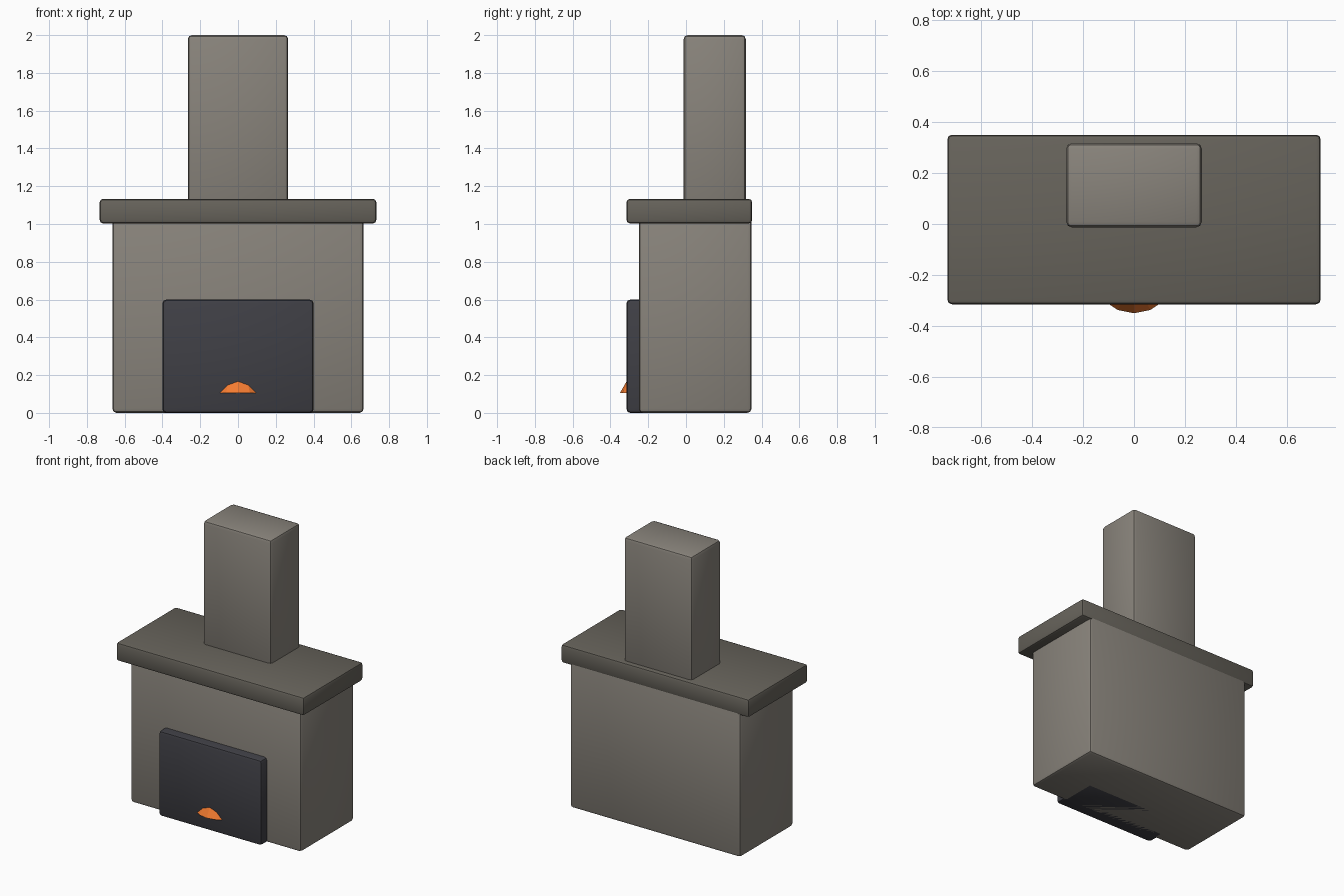
import bpy
import math

if "Cube" in bpy.data.objects:
    bpy.data.objects.remove(bpy.data.objects["Cube"])


def material(name, rgb):
    m = bpy.data.materials.new(name)
    m.diffuse_color = (*rgb, 1)
    m.use_nodes = True
    m.node_tree.nodes["Principled BSDF"].inputs["Base Color"].default_value = m.diffuse_color
    return m


stone = material("stone", (0.25, 0.23, 0.20))
dark_stone = material("dark_stone", (0.135, 0.125, 0.105))
soot = material("soot", (0.05, 0.05, 0.06))
ember = material("ember", (0.9, 0.2, 0.03))


def block(name, lo, hi, mat, bevel=0.02):
    """Box between two corners with softly bevelled edges."""
    centre = [(a + b) / 2 for a, b in zip(lo, hi)]
    bpy.ops.mesh.primitive_cube_add(size=1, location=centre)
    ob = bpy.context.object
    ob.name = name
    ob.scale = [b - a for a, b in zip(lo, hi)]
    bpy.ops.object.transform_apply(location=False, rotation=False, scale=True)
    mod = ob.modifiers.new("bevel", 'BEVEL')
    mod.width = bevel
    mod.segments = 2
    bpy.ops.object.modifier_apply(modifier=mod.name)
    bpy.ops.object.shade_smooth_by_angle(angle=math.radians(35))
    ob.data.materials.append(mat)
    return ob


# Hearth body, mantel shelf, chimney and dark firebox
block("hearth_body", (-0.665, -0.25, 0), (0.665, 0.347, 1.06), stone, 0.022)
block("mantel", (-0.732, -0.315, 1.003), (0.732, 0.35, 1.133), dark_stone, 0.018)
block("chimney", (-0.266, -0.013, 1.08), (0.266, 0.317, 2.0), stone, 0.022)
block("firebox", (-0.4, -0.315, 0), (0.4, 0.025, 0.6), soot)

# Flame cone poking out of the firebox
bpy.ops.mesh.primitive_cone_add(vertices=16, radius1=0.165, radius2=0, depth=0.29,
                                location=(0, -0.185, 0.105 + 0.145))
flame = bpy.context.object
flame.name = "flame"
flame.data.materials.append(ember)
